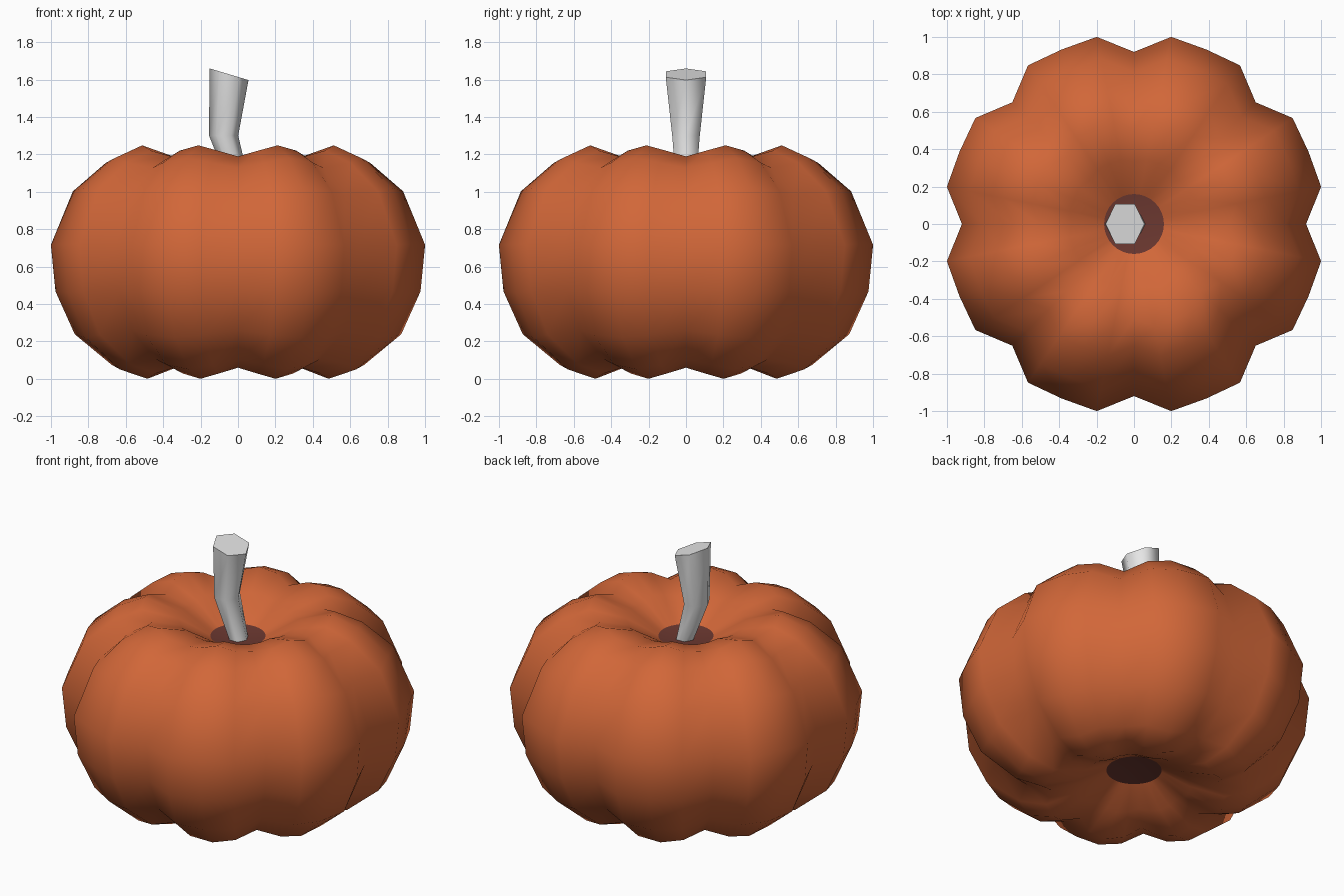
import bpy, math

if "Cube" in bpy.data.objects:
    bpy.data.objects.remove(bpy.data.objects["Cube"])

def material(name, rgb):
    m = bpy.data.materials.new(name)
    m.diffuse_color = (*rgb, 1)
    m.use_nodes = True
    m.node_tree.nodes["Principled BSDF"].inputs["Base Color"].default_value = m.diffuse_color
    return m

orange = material("pumpkin orange", (0.64, 0.135, 0.04))
dark = material("dark brown", (0.15, 0.04, 0.03))
grey = material("stem grey", (0.8, 0.8, 0.8))

def make(name, verts, faces, mats):
    me = bpy.data.meshes.new(name)
    me.from_pydata(verts, [], faces)
    for m in mats:
        me.materials.append(m)
    me.update()
    ob = bpy.data.objects.new(name, me)
    bpy.context.collection.objects.link(ob)
    for p in me.polygons:
        p.use_smooth = True
    return ob

def loft(rings):
    """Join closed rings of equal length with quads, listed bottom to top."""
    n = len(rings[0])
    verts = [v for r in rings for v in r]
    faces = [(k * n + i, k * n + (i + 1) % n, (k + 1) * n + (i + 1) % n, (k + 1) * n + i)
             for k in range(len(rings) - 1) for i in range(n)]
    return verts, faces

# Pumpkin body: eight lobes, profile of (radius, height, groove strength)
profile = [(0.16, 0.17, 0.0), (0.33, 0.07, 0.45), (0.53, 0.0, 1), (0.69, 0.05, 1),
           (0.89, 0.22, 1), (0.995, 0.46, 1), (1.02, 0.72, 1), (0.9, 1.02, 1),
           (0.72, 1.18, 1), (0.56, 1.248, 1), (0.35, 1.18, 0.45), (0.16, 1.06, 0.0)]
N, MID = 32, 0.625
rings = []
for r, z, g in profile:
    ring = []
    for i in range(N):
        # groove, shoulder, crest, shoulder
        fr, fz = [(0.902, 0.905), (1.0, 0.955), (0.99, 1.0), (1.0, 0.955)][i % 4]
        rr = r * (1 + (fr - 1) * g)
        zz = MID + (z - MID) * (1 + (fz - 1) * g)
        a = 2 * math.pi * i / N
        ring.append((rr * math.cos(a), rr * math.sin(a), zz))
    rings.append(ring)
verts, faces = loft(rings)
make("pumpkin_body", verts, faces, [orange])

# Dark patches in the top and bottom hollows
for name, z0, z1, flip in (("top_hollow", 1.06, 1.04, False), ("bottom_hollow", 0.17, 0.19, True)):
    vs = [(0.16 * math.cos(2 * math.pi * i / N), 0.16 * math.sin(2 * math.pi * i / N), z0)
          for i in range(N)] + [(0, 0, z1)]
    fs = [(i, (i + 1) % N, N) for i in range(N)]
    make(name, vs, [f[::-1] for f in fs] if flip else fs, [dark])

# Stem: bent six-sided tube with a slanted top (centre x, height, x radius, y radius, slant)
sections = [(0.01, 1.03, 0.055, 0.06, 0), (-0.077, 1.3, 0.078, 0.085, 0),
            (-0.048, 1.628, 0.104, 0.125, -0.3)]
rings = []
for cx, z, rx, ry, s in sections:
    rings.append([(cx + rx * math.cos(a), ry * math.sin(a), z + s * rx * math.cos(a))
                  for a in (math.pi / 3 * i for i in range(6))])
verts, faces = loft(rings)
faces += [tuple(range(5, -1, -1)), tuple(range(12, 18))]
stem = make("stem", verts, faces, [grey])
for p in stem.data.polygons:
    if len(p.vertices) == 6:
        p.use_smooth = False
for e in stem.data.edges:
    if min(e.vertices) >= 12 or max(e.vertices) < 6:
        e.use_edge_sharp = True
